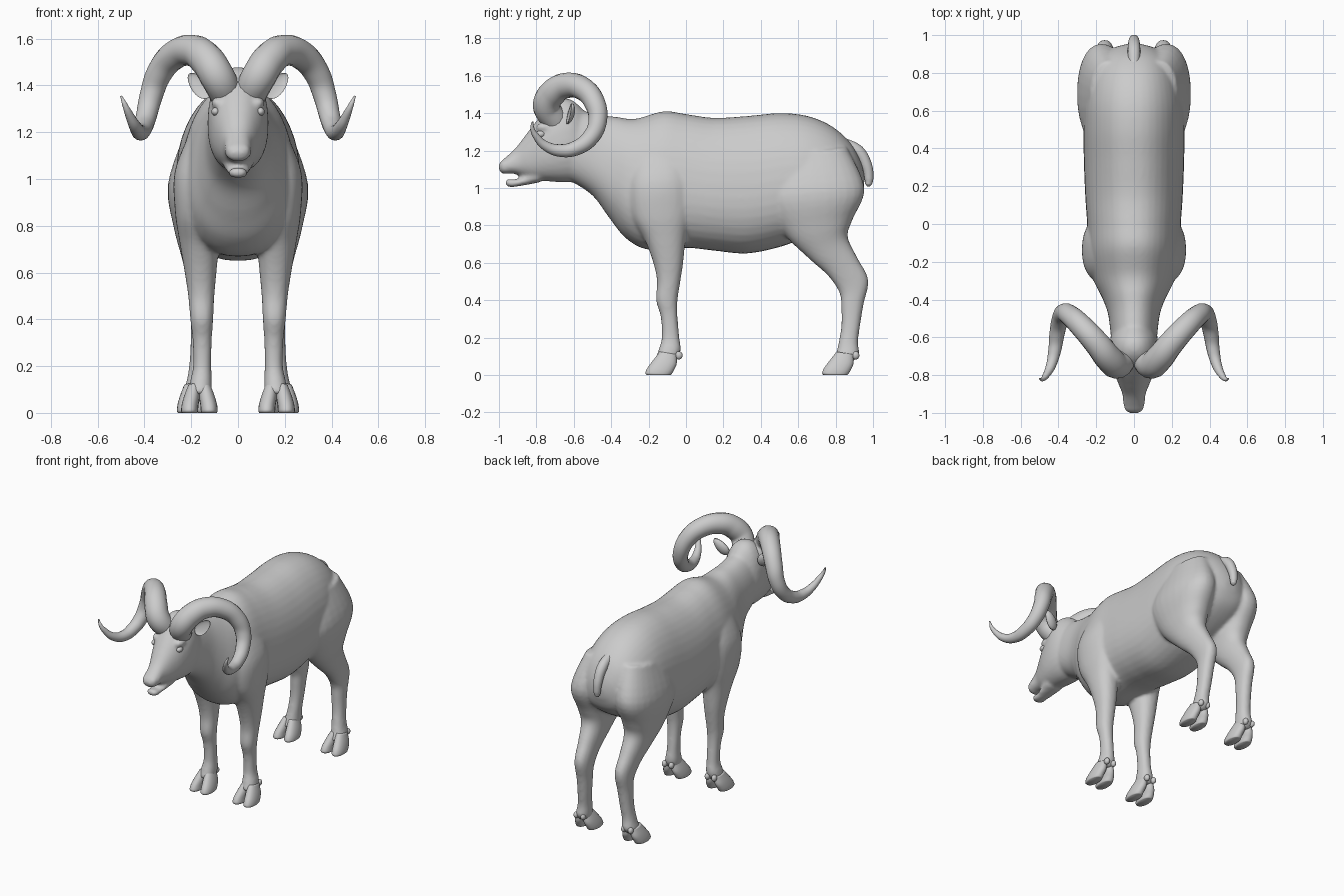
import bpy, bmesh, math
from mathutils import Vector, Matrix

if "Cube" in bpy.data.objects:
    bpy.data.objects.remove(bpy.data.objects["Cube"])


def spline(rows, steps=5):
    """Catmull-Rom interpolation of tuples."""
    out = []
    for i in range(len(rows) - 1):
        a, b = rows[max(i - 1, 0)], rows[i]
        c, d = rows[i + 1], rows[min(i + 2, len(rows) - 1)]
        for k in range(steps):
            t = k / steps
            out.append([0.5 * (2 * q + (r - p) * t + (2 * p - 5 * q + 4 * r - s) * t * t
                        + (3 * q - p - 3 * r + s) * t ** 3) for p, q, r, s in zip(a, b, c, d)])
    return out + [list(rows[-1])]


def soft(v, e):
    return math.copysign(abs(v) ** e, v)


def loft(bm, rows, side=1, egg=0.0, n=28, e=0.9):
    """Skin rings; row = (y, z of one edge, y, z of opposite edge, x centre, half width)."""
    rings = []
    for y1, z1, y2, z2, xc, w in spline(rows):
        ring = []
        for k in range(n):
            a = 2 * math.pi * k / n
            c, s = soft(math.cos(a), e), soft(math.sin(a), e)
            ring.append(bm.verts.new((side * (xc + w * s * (1 - egg * c)),
                                      (y1 + y2) / 2 + c * (y1 - y2) / 2,
                                      (z1 + z2) / 2 + c * (z1 - z2) / 2)))
        rings.append(ring)
    for p, q in zip(rings, rings[1:]):
        for k in range(n):
            bm.faces.new((p[k], p[(k + 1) % n], q[(k + 1) % n], q[k]))
    bm.faces.new(rings[0])
    bm.faces.new(rings[-1])


def ball(bm, loc, scale, rot=None):
    m = Matrix.Translation(loc) @ (rot or Matrix()) @ Matrix.Diagonal((*scale, 1))
    return bmesh.ops.create_uvsphere(bm, u_segments=20, v_segments=12, radius=1, matrix=m)["verts"]


def finish(name, bm, mods=()):
    bmesh.ops.recalc_face_normals(bm, faces=bm.faces)
    me = bpy.data.meshes.new(name)
    bm.to_mesh(me)
    bm.free()
    ob = bpy.data.objects.new(name, me)
    bpy.context.collection.objects.link(ob)
    bpy.ops.object.select_all(action='DESELECT')
    ob.select_set(True)
    bpy.context.view_layer.objects.active = ob
    for kind, props in mods:
        m = ob.modifiers.new(kind.title(), kind)
        for k, v in props.items():
            setattr(m, k, v)
        bpy.ops.object.modifier_apply(modifier=m.name)
    bpy.ops.object.shade_smooth()
    return ob


def tube(name, pts, side=1):
    """Tapered round tube through (x, y, z, radius) points."""
    cu = bpy.data.curves.new(name, 'CURVE')
    cu.dimensions = '3D'
    cu.bevel_depth = 1.0
    cu.bevel_resolution = 6
    cu.resolution_u = 8
    cu.use_fill_caps = True
    sp = cu.splines.new('BEZIER')
    sp.bezier_points.add(len(pts) - 1)
    for bp, (x, y, z, r) in zip(sp.bezier_points, pts):
        bp.co = (side * x, y, z)
        bp.radius = r
        bp.handle_left_type = bp.handle_right_type = 'AUTO'
    ob = bpy.data.objects.new(name, cu)
    bpy.context.collection.objects.link(ob)
    bpy.ops.object.select_all(action='DESELECT')
    ob.select_set(True)
    bpy.context.view_layer.objects.active = ob
    bpy.ops.object.convert(target='MESH')
    bpy.ops.object.shade_smooth()


# Torso and neck: top edge, bottom edge, half width
torso = [(-.58, 1.42, -.62, 1.04, 0, .12), (-.45, 1.39, -.50, .96, 0, .135),
         (-.37, 1.38, -.41, .84, 0, .165), (-.27, 1.37, -.32, .73, 0, .21),
         (-.12, 1.41, -.20, .67, 0, .24), (0, 1.395, 0, .68, 0, .245),
         (.15, 1.375, .15, .665, 0, .255), (.33, 1.385, .33, .65, 0, .262),
         (.50, 1.40, .52, .69, 0, .265), (.65, 1.385, .64, .74, 0, .26),
         (.78, 1.33, .76, .79, 0, .235), (.88, 1.24, .86, .85, 0, .19),
         (.935, 1.14, .92, .91, 0, .12), (.955, 1.06, .95, .99, 0, .04)]
# Head and lower jaw
head = [(-.55, 1.42, -.50, 1.08, 0, .08), (-.62, 1.475, -.56, 1.04, 0, .12),
        (-.70, 1.465, -.64, 1.03, 0, .13), (-.79, 1.37, -.73, 1.035, 0, .115),
        (-.86, 1.28, -.82, 1.045, 0, .085), (-.91, 1.215, -.885, 1.068, 0, .062),
        (-.96, 1.168, -.935, 1.078, 0, .057), (-.99, 1.143, -.975, 1.075, 0, .047),
        (-1.003, 1.12, -.998, 1.09, 0, .025)]
jaw = [(-.80, 1.10, -.78, 1.03, 0, .065), (-.89, 1.05, -.88, 1.012, 0, .046),
       (-.945, 1.048, -.94, 1.004, 0, .04), (-.968, 1.04, -.965, 1.016, 0, .022)]
# Legs: front edge, back edge, x centre, half width
front_leg = [(-.28, 1.2, 0, 1.22, .12, .08), (-.31, 1.02, .03, 1.05, .16, .11),
             (-.29, .85, .03, .88, .17, .10), (-.22, .72, 0, .74, .165, .085),
             (-.175, .6, -.015, .6, .16, .068), (-.155, .5, -.03, .5, .157, .056),
             (-.16, .4, -.045, .4, .155, .049), (-.135, .31, -.045, .31, .153, .041),
             (-.13, .2, -.035, .2, .153, .039), (-.145, .14, -.028, .13, .158, .047),
             (-.165, .08, -.05, .08, .163, .05)]
hind_leg = [(.48, 1.16, .86, 1.22, .13, .10), (.42, .95, .955, 1.0, .17, .13),
            (.52, .76, .89, .83, .17, .105), (.66, .62, .865, .74, .165, .078),
            (.76, .53, .915, .63, .16, .06), (.82, .44, .975, .51, .155, .05),
            (.83, .36, .95, .38, .157, .045), (.83, .26, .932, .27, .162, .042),
            (.815, .17, .92, .18, .17, .042), (.80, .11, .925, .11, .178, .048),
            (.78, .07, .89, .07, .182, .05)]

bm = bmesh.new()
loft(bm, torso, egg=.13, n=40)
loft(bm, head, egg=.05)
loft(bm, jaw)
for s in (1, -1):
    loft(bm, front_leg, s)
    loft(bm, hind_leg, s)
    ball(bm, (s * .085, -.755, 1.325), (.03, .05, .025))    # brow
    ball(bm, (s * .03, -.975, 1.125), (.022, .02, .02))     # nostril wing
finish("body", bm, [('REMESH', dict(mode='VOXEL', voxel_size=.011)),
                    ('SMOOTH', dict(factor=.5, iterations=7))])

# Cloven hooves and dewclaws
for name, dy, xc in (("front_hooves", 0, .165), ("hind_hooves", .945, .183)):
    bm = bmesh.new()
    for s in (1, -1):
        for t in (1, -1):
            loft(bm, [(y1 + dy, z1, y2 + dy, z2, xc + t * o, w) for y1, z1, y2, z2, o, w in (
                (-.14, .125, -.05, .11, .022, .026), (-.175, .08, -.05, .06, .032, .034),
                (-.205, .04, -.065, .025, .04, .036), (-.217, .012, -.078, .004, .042, .036),
                (-.21, 0, -.085, 0, .042, .032))], s, n=20)
            ball(bm, (s * (xc + t * .026), dy - .038, .105), (.017, .02, .022))
    finish(name, bm)

# Curled horns
horn = [(.05, -.70, 1.36, .07), (.09, -.745, 1.44, .074), (.135, -.71, 1.51, .073),
        (.19, -.64, 1.548, .068), (.27, -.55, 1.53, .062), (.335, -.488, 1.455, .056),
        (.37, -.472, 1.36, .05), (.392, -.51, 1.27, .045), (.408, -.585, 1.215, .04),
        (.42, -.67, 1.2, .034), (.44, -.75, 1.225, .026), (.465, -.80, 1.275, .018),
        (.485, -.822, 1.32, .011), (.5, -.82, 1.355, .004)]
for s, label in ((1, "left"), (-1, "right")):
    tube(label + "_horn", horn, s)

    # Cupped ear: front half of an ellipsoid folded inwards
    bm = bmesh.new()
    for v in ball(bm, (0, 0, 0), (.068, .03, .038)):
        if v.co.y < 0:
            v.co.y *= -.4
        v.co.z *= 1 - 3 * v.co.x
    turn = Matrix.Rotation(math.radians(-48), 4, 'Y') @ Matrix.Rotation(math.radians(12), 4, 'Z')
    bm.transform(Matrix.Diagonal((s, 1, 1, 1)) @ Matrix.Translation((.165, -.625, 1.4)) @ turn)
    finish(label + "_ear", bm)

    # Eye
    bm = bmesh.new()
    ball(bm, (s * .096, -.778, 1.288), (.018, .026, .018))
    finish(label + "_eye", bm)

# Tail
tube("tail", [(0, .84, 1.24, .03), (0, .92, 1.195, .034), (0, .965, 1.12, .03),
              (0, .978, 1.05, .024), (0, .976, 1.02, .018), (0, .975, 1.008, .006)])
